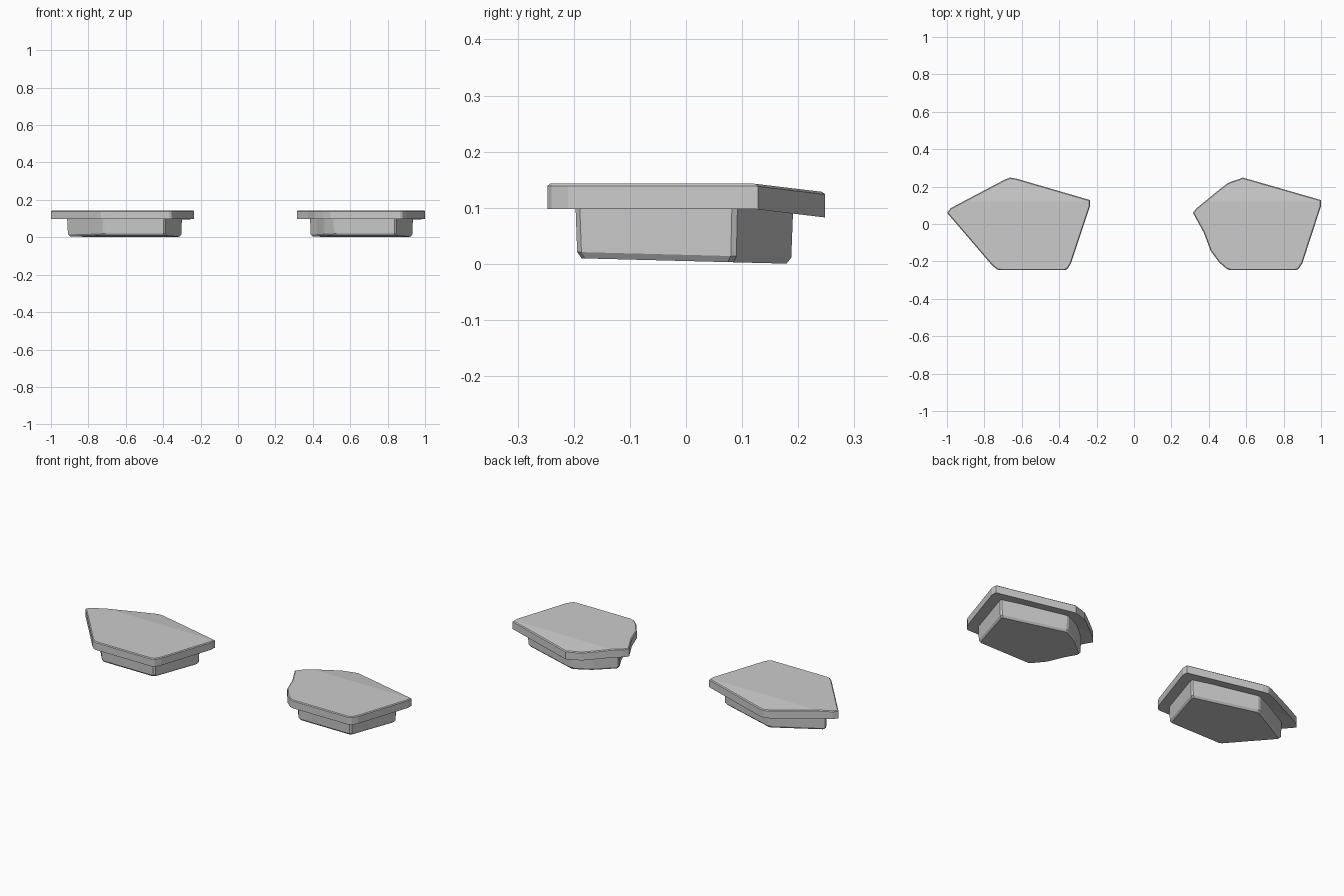
import bpy, bmesh
from mathutils import Vector

if "Cube" in bpy.data.objects:
    bpy.data.objects.remove(bpy.data.objects["Cube"])


def inset(points, d):
    # Mitred inward offset of a counter-clockwise outline
    out = []
    n = len(points)
    for i in range(n):
        p0, p1, p2 = (Vector(points[(i + k) % n]) for k in (-1, 0, 1))
        a, b = (p1 - p0).normalized(), (p2 - p1).normalized()
        na, nb = Vector((-a.y, a.x)), Vector((-b.y, b.x))
        out.append(p1 + (na + nb) * (d / (1 + na.dot(nb))))
    return out


def clip_corners(points, d):
    # Replace each corner with a narrow flat
    out = []
    n = len(points)
    for i in range(n):
        p0, p1, p2 = (Vector(points[(i + k) % n]) for k in (-1, 0, 1))
        out += [p1 + (p0 - p1).normalized() * d, p1 + (p2 - p1).normalized() * d]
    return out


def loft(name, layers, bend, cut_y=None):
    # Stack outlines into a closed solid, then bend it vertically
    bm = bmesh.new()
    rings = [[bm.verts.new((p[0], p[1], z)) for p in pts] for pts, z in layers]
    n = len(rings[0])
    for lo, hi in zip(rings, rings[1:]):
        for i in range(n):
            j = (i + 1) % n
            bm.faces.new((lo[i], lo[j], hi[j], hi[i]))
    bm.faces.new(rings[0][::-1])
    bm.faces.new(rings[-1])
    if cut_y is not None:
        bmesh.ops.bisect_plane(bm, geom=bm.verts[:] + bm.edges[:] + bm.faces[:],
                               plane_co=(0, cut_y, 0), plane_no=(0, 1, 0))
    for v in bm.verts:
        v.co.z += bend(v.co.y, v.co.z)
    bmesh.ops.recalc_face_normals(bm, faces=bm.faces)
    mesh = bpy.data.meshes.new(name)
    bm.to_mesh(mesh)
    bm.free()
    obj = bpy.data.objects.new(name, mesh)
    bpy.context.collection.objects.link(obj)
    return obj


# Rim outlines seen from above
left_rim = [(-1, .06), (-.76, -.22), (-.733, -.243), (-.715, -.247), (-.37, -.247),
            (-.355, -.24), (-.337, -.21), (-.235, .096), (-.235, .128),
            (-.63, .243), (-.663, .248), (-.69, .238), (-.98, .085)]
right_rim = [(.315, .06), (.374, -.048), (.41, -.144), (.455, -.205), (.495, -.24),
             (.515, -.247), (.865, -.247), (.88, -.24), (.9, -.21), (1, .096),
             (1, .128), (.583, .248), (.503, .22), (.46, .187), (.335, .085)]

# Sharp outlines the lower plugs are offset from
left_core = [(-1.0, .064), (-.745, -.25), (-.35, -.25), (-.23, .125), (-.66, .25)]
right_core = [(.315, .062), (.372, -.048), (.412, -.15), (.49, -.25), (.885, -.25),
              (1.005, .125), (.58, .25), (.46, .187)]

for side, rim, core in (("left", left_rim, left_core), ("right", right_rim, right_core)):
    # Top plate, sloping down at the back
    loft(side + "_top_plate",
         [(rim, .098), (rim, .139), (inset(rim, .005), .143)],
         lambda y, z: -max(0, y - .12) * .12, .12)
    # Lower plug with a bevelled, slightly tilted base
    loft(side + "_lower_plug",
         [(clip_corners(inset(core, .064), .008), .005),
          (clip_corners(inset(core, .056), .008), .016),
          (clip_corners(inset(core, .053), .008), .105)],
         lambda y, z: -.026 * y if z < .05 else -max(0, y - .1) * .12)
